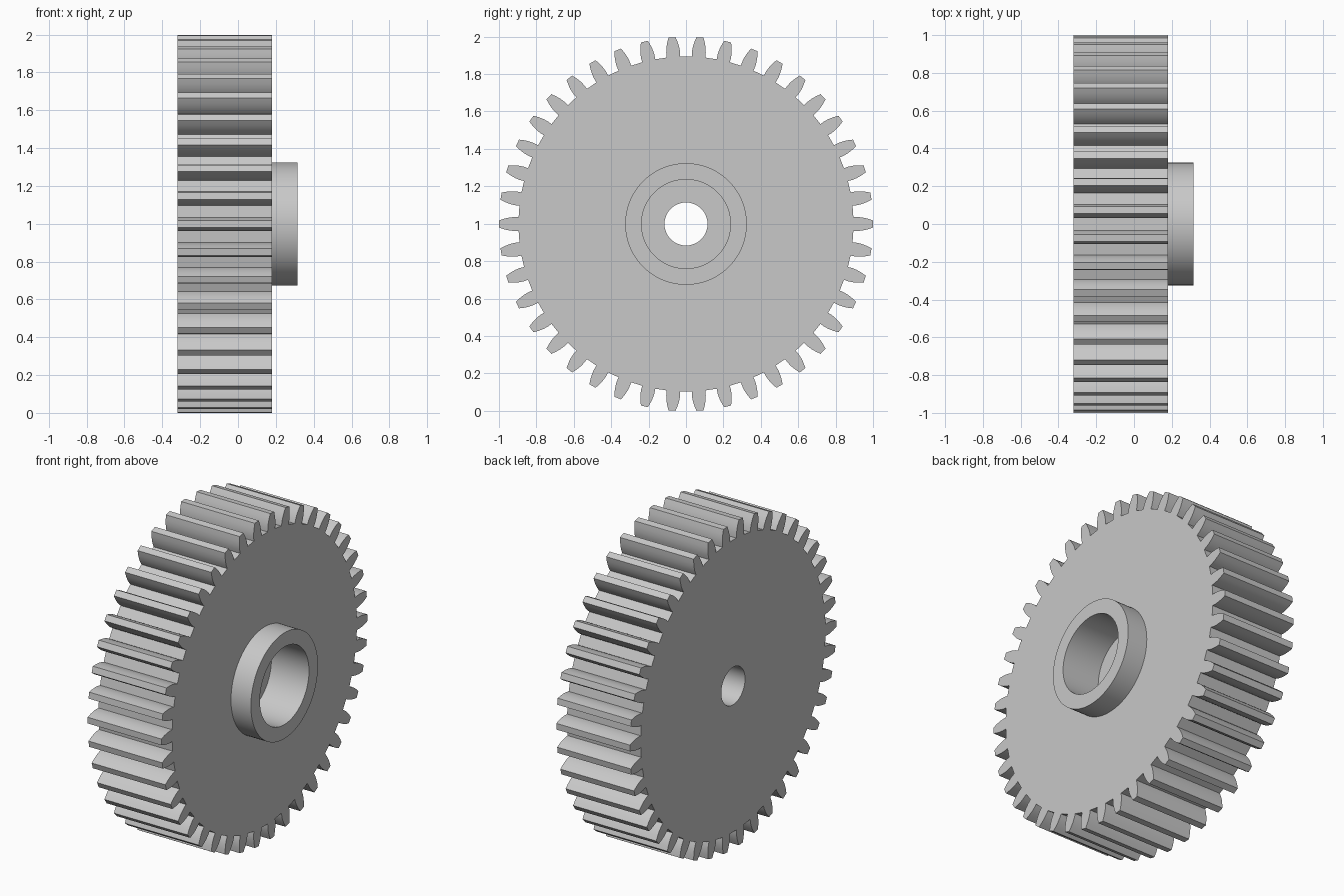
import bpy, bmesh
from math import sin, cos, pi, atan2, hypot

cube = bpy.data.objects.get("Cube")
if cube:
    bpy.data.objects.remove(cube, do_unlink=True)

TEETH = 42
SEGMENTS = 96
CENTRE_Z = 0.9985
BACK, FRONT, COLLAR_END, RECESS_FLOOR = -0.32, 0.18, 0.315, 0.06
BORE_R, RECESS_R, COLLAR_R = 0.115, 0.238, 0.325
# Tooth flank from root to tip: (radius, half width)
FLANK = [(0.895, 0.036), (0.92, 0.037), (0.945, 0.0345), (0.972, 0.0285), (1.0, 0.019)]

steel = bpy.data.materials.new("light grey steel")
steel.use_nodes = True
colour = (0.58, 0.58, 0.58, 1)
steel.diffuse_color = colour
steel.node_tree.nodes["Principled BSDF"].inputs["Base Color"].default_value = colour


def circle(radius):
    return [(radius * cos(2 * pi * i / SEGMENTS), radius * sin(2 * pi * i / SEGMENTS))
            for i in range(SEGMENTS)]


def toothed_outline():
    tooth = [(r, -w) for r, w in FLANK] + [(r, w) for r, w in reversed(FLANK)]
    points = []
    for t in range(TEETH):
        turn = 2 * pi * t / TEETH
        for u, v in tooth:
            r, a = hypot(u, v), atan2(v, u) + turn
            points.append((r * cos(a), r * sin(a)))
    return points


def ring(bm, points, x):
    verts = [bm.verts.new((x, y, z)) for y, z in points]
    edges = [bm.edges.new((v, verts[i - 1])) for i, v in enumerate(verts)]
    return verts, edges


def wall(bm, a, b):
    for i in range(len(a[0])):
        bm.faces.new((a[0][i - 1], a[0][i], b[0][i], b[0][i - 1]))


def flat_side(bm, outer, inner, direction):
    bmesh.ops.triangle_fill(bm, use_beauty=True, edges=outer[1] + inner[1],
                            normal=(direction, 0, 0))


bm = bmesh.new()

# Toothed rim
outline = toothed_outline()
rim_back, rim_front = ring(bm, outline, BACK), ring(bm, outline, FRONT)
wall(bm, rim_back, rim_front)

# Bore, stepped recess and raised collar
steps = [(BORE_R, BACK), (BORE_R, RECESS_FLOOR), (RECESS_R, RECESS_FLOOR),
         (RECESS_R, COLLAR_END), (COLLAR_R, COLLAR_END), (COLLAR_R, FRONT)]
hub = [ring(bm, circle(r), x) for r, x in steps]
for a, b in zip(hub, hub[1:]):
    wall(bm, a, b)

# Flat sides of the wheel
flat_side(bm, rim_back, hub[0], -1)
flat_side(bm, rim_front, hub[-1], 1)
bmesh.ops.recalc_face_normals(bm, faces=bm.faces[:])

mesh = bpy.data.meshes.new("gear_wheel")
bm.to_mesh(mesh)
bm.free()
mesh.materials.append(steel)
gear = bpy.data.objects.new("gear_wheel", mesh)
gear.location.z = CENTRE_Z
bpy.context.collection.objects.link(gear)

# Smooth round walls, crisp edges
for other in bpy.context.selected_objects:
    other.select_set(False)
gear.select_set(True)
bpy.context.view_layer.objects.active = gear
bpy.ops.object.shade_smooth_by_angle(angle=pi / 6)
